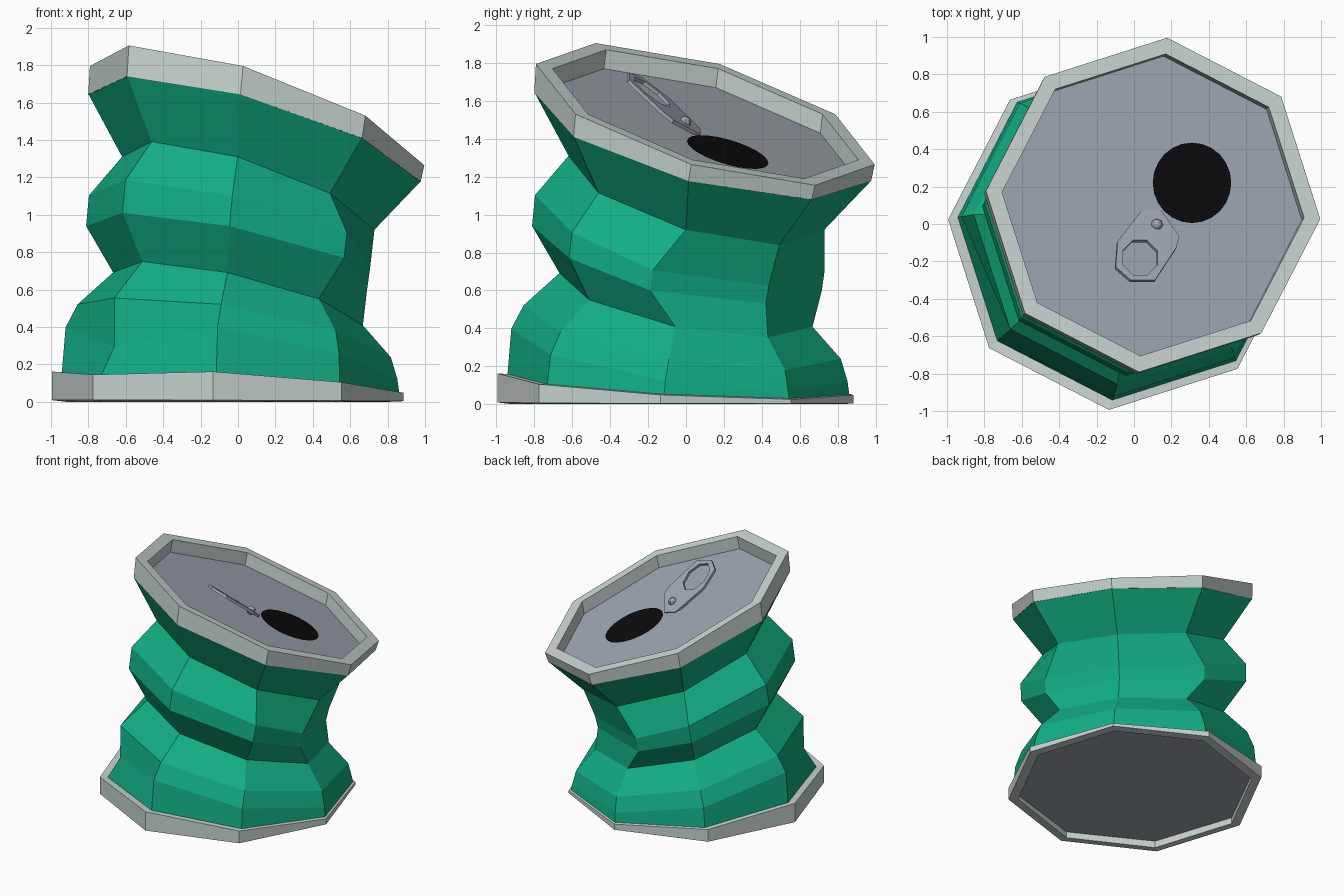
import bpy, bmesh, math
from mathutils import Vector

if "Cube" in bpy.data.objects:
    bpy.data.objects.remove(bpy.data.objects["Cube"])

SIDES = 8
START = math.radians(-4.8)              # angle of the first corner
LEAN = math.radians(40.2)               # direction in which the can is crushed
D = Vector((math.cos(LEAN), math.sin(LEAN), 0))


def material(name, rgb):
    m = bpy.data.materials.new(name)
    m.diffuse_color = (*rgb, 1)
    m.use_nodes = True
    m.node_tree.nodes["Principled BSDF"].inputs["Base Color"].default_value = m.diffuse_color
    return m


GREEN = material("green paint", (0.006, 0.43, 0.23))
RIM = material("pale metal", (0.58, 0.66, 0.635))
LID = material("grey metal", (0.345, 0.38, 0.425))
BLACK = material("black opening", (0.003, 0.003, 0.003))


def ring(offset, radius, z, tilt, dents=None):
    """Tilted octagon; dents maps corner index -> (shift along lean, shift in z)."""
    pts = []
    for k in range(SIDES):
        a = START + k * math.tau / SIDES
        p = Vector((offset + radius * math.cos(a), offset + radius * math.sin(a),
                    z - tilt * math.cos(a - LEAN)))
        if dents and k in dents:
            s, dz = dents[k]
            p += D * s + Vector((0, 0, dz))
        pts.append(p)
    return pts


def loft(name, loops, mat, cap=False, closed=False, fix=True):
    """Joins successive loops of points with quads."""
    bm = bmesh.new()
    rows = [[bm.verts.new(p) for p in loop] for loop in loops]
    pairs = list(zip(rows, rows[1:]))
    if closed:
        pairs.append((rows[-1], rows[0]))
    for a, b in pairs:
        n = len(a)
        for i in range(n):
            j = (i + 1) % n
            bm.faces.new((a[i], a[j], b[j], b[i]))
    if cap:
        bm.faces.new(rows[-1])
    if fix and len(rows) > 1:
        bmesh.ops.recalc_face_normals(bm, faces=bm.faces)
    me = bpy.data.meshes.new(name)
    bm.to_mesh(me)
    bm.free()
    me.materials.append(mat)
    ob = bpy.data.objects.new(name, me)
    bpy.context.collection.objects.link(ob)
    return ob


# Crumpled body: stacked tilted rings, the low side pushed in at the upper bulge
push = {k: (-0.225, 0.0) for k in (0, 1, 2)}
foot = {5: (0, -0.04)}
body_rings = [
    ring(-0.04, 0.905, 0.105, 0.075, foot),
    ring(-0.035, 0.89, 0.26, 0.195, {5: (0.07, -0.16)}),
    ring(-0.02, 0.84, 0.38, 0.20, {5: (0, -0.025)}),
    ring(0.0, 0.67, 0.55, 0.20),
    ring(0.025, 0.84, 0.77, 0.24, push),
    ring(0.04, 0.84, 0.905, 0.28, push),
    ring(0.055, 0.677, 1.115, 0.276),
    ring(0.088, 0.89, 1.41, 0.33),
]
loft("can_body", body_rings, GREEN, fix=False)

# Bottom rim and recessed base
base_edge = ring(-0.055, 0.87, 0.035, 0.02)
loft("bottom_rim", [
    base_edge,
    ring(-0.055, 0.87, 0.0, 0.0),
    ring(-0.055, 0.942, 0.006, 0.004),
    ring(-0.055, 0.942, 0.105, 0.08, foot),
    ring(-0.04, 0.9, 0.105, 0.075, foot),
], RIM, closed=True)
loft("base_plate", [list(reversed(base_edge))], LID, cap=True)

# Top rim and lid
lid_edge = ring(0.09, 0.81, 1.43, 0.34)
loft("top_rim", [
    ring(0.088, 0.892, 1.41, 0.33),
    ring(0.102, 0.897, 1.53, 0.375),
    ring(0.102, 0.81, 1.53, 0.34),
    lid_edge,
], RIM, closed=True)
loft("lid", [lid_edge], LID, cap=True)


def lid_z(x, y):
    return 1.43 - 0.34 / 0.81 * ((x - 0.09) * D.x + (y - 0.09) * D.y)


# Drinking opening: thin dark disc lying on the lid
disc = []
for i in range(24):
    a = i * math.tau / 24
    x, y = 0.31 + 0.21 * math.cos(a), 0.22 + 0.215 * math.sin(a)
    disc.append(Vector((x, y, lid_z(x, y) + 0.006)))
loft("opening", [disc], BLACK, cap=True)


# Lifted pull tab with a finger hole
def tab_z(x, y):
    return 1.475 - 0.74 * y - 0.3 * (x - 0.12)


outline = [(0.04, 0.07), (0.14, 0.07), (0.24, -0.07), (0.225, -0.13),
           (0.11, -0.305), (-0.02, -0.305), (-0.1, -0.235), (-0.09, -0.1)]
hole = []
for i in range(8):
    a = math.radians(112.5 - 45 * i)
    hole.append((0.03 + 0.1 * math.cos(a), -0.185 + 0.1 * math.sin(a)))
tab = loft("pull_tab", [[Vector((x, y, tab_z(x, y))) for x, y in loop]
                        for loop in (outline, hole)], LID)
solid = tab.modifiers.new("thickness", "SOLIDIFY")
solid.thickness = 0.02
solid.offset = 0

# Rivet
bpy.ops.mesh.primitive_uv_sphere_add(segments=8, ring_count=6, radius=0.033,
                                     location=(0.122, -0.005, tab_z(0.122, -0.005) + 0.008))
rivet = bpy.context.object
rivet.name = "rivet"
rivet.data.materials.append(LID)
